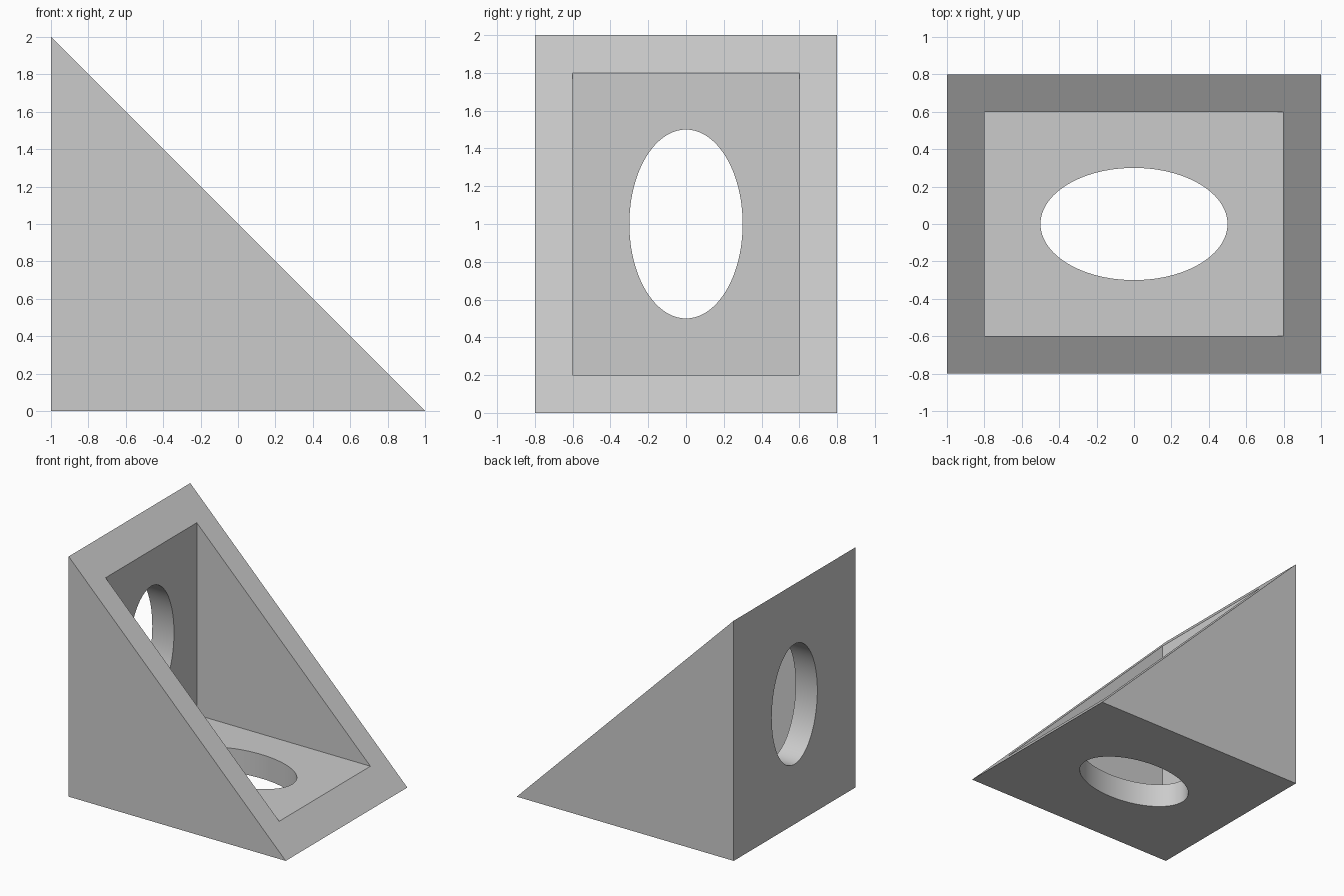
import bpy, bmesh, math
from mathutils import Matrix, Vector

cube = bpy.data.objects.get("Cube")
if cube:
    bpy.data.objects.remove(cube, do_unlink=True)

grey = bpy.data.materials.new("light_grey")
grey.use_nodes = True
colour = (0.6, 0.6, 0.6, 1)
grey.diffuse_color = colour
grey.node_tree.nodes["Principled BSDF"].inputs["Base Color"].default_value = colour


def add_object(name, bm):
    bmesh.ops.recalc_face_normals(bm, faces=bm.faces)
    mesh = bpy.data.meshes.new(name)
    bm.to_mesh(mesh)
    bm.free()
    mesh.materials.append(grey)
    obj = bpy.data.objects.new(name, mesh)
    bpy.context.collection.objects.link(obj)
    return obj


def wedge(name, x, z, leg, half_width):
    """Right-angled prism with its square corner at (x, z)."""
    bm = bmesh.new()
    profile = [(x, z), (x + leg, z), (x, z + leg)]
    face = bm.faces.new([bm.verts.new((px, -half_width, pz)) for px, pz in profile])
    side = bmesh.ops.extrude_face_region(bm, geom=[face])
    moved = [v for v in side["geom"] if isinstance(v, bmesh.types.BMVert)]
    bmesh.ops.translate(bm, verts=moved, vec=(0, 2 * half_width, 0))
    return add_object(name, bm)


def oval_cutter(name, centre, rotation):
    """Elliptical cylinder, long across its local x."""
    bm = bmesh.new()
    shape = Matrix.Translation(Vector(centre)) @ rotation @ Matrix.Diagonal((0.5, 0.3, 1, 1))
    bmesh.ops.create_cone(bm, cap_ends=True, segments=96, radius1=1, radius2=1,
                          depth=0.3, matrix=shape)
    return add_object(name, bm)


# Solid wedge, then the pocket and the two oval holes
bracket = wedge("corner_bracket", -1, 0, 2, 0.8)
cutters = [
    wedge("pocket_cutter", -0.8, 0.2, 2, 0.6),
    oval_cutter("floor_hole_cutter", (0, 0, 0.1), Matrix.Identity(4)),
    oval_cutter("wall_hole_cutter", (-0.9, 0, 1), Matrix.Rotation(math.pi / 2, 4, "Y")),
]

bpy.ops.object.select_all(action="DESELECT")
bpy.context.view_layer.objects.active = bracket
bracket.select_set(True)
for cutter in cutters:
    cutter.hide_render = True
    mod = bracket.modifiers.new(cutter.name, "BOOLEAN")
    mod.operation = "DIFFERENCE"
    mod.solver = "EXACT"
    mod.object = cutter
    bpy.ops.object.modifier_apply(modifier=mod.name)
    bpy.data.objects.remove(cutter, do_unlink=True)

# Smooth hole walls, crisp edges elsewhere
bpy.ops.object.shade_smooth_by_angle(angle=math.radians(30))
